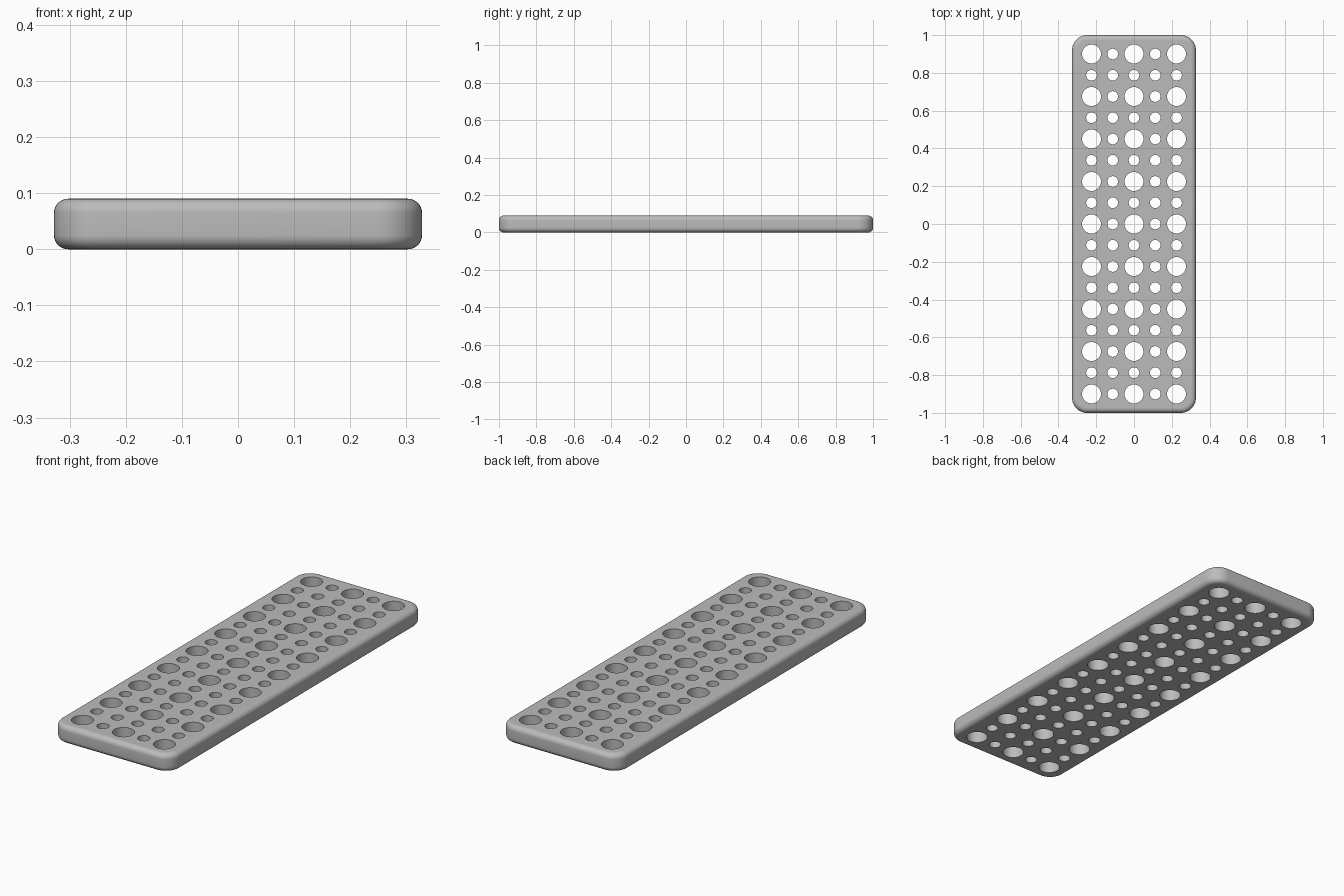
import bpy
import bmesh
from mathutils import Matrix, Vector

HALF_W, HALF_L, HEIGHT = 0.328, 1.0, 0.09
CORNER, EDGE = 0.08, 0.025
PITCH = 0.1125
LARGE, SMALL = 0.05, 0.028

default = bpy.data.objects.get("Cube")
if default:
    bpy.data.objects.remove(default, do_unlink=True)

# Plain grey material
grey = bpy.data.materials.new("plain_grey")
grey.use_nodes = True
colour = (0.5, 0.5, 0.5, 1)
grey.diffuse_color = colour
grey.node_tree.nodes["Principled BSDF"].inputs["Base Color"].default_value = colour


def add_object(name, bm):
    mesh = bpy.data.meshes.new(name)
    bm.to_mesh(mesh)
    bm.free()
    mesh.materials.append(grey)
    obj = bpy.data.objects.new(name, mesh)
    bpy.context.collection.objects.link(obj)
    return obj


def bevel(bm, edges, radius, segments):
    bmesh.ops.bevel(bm, geom=edges, offset=radius, segments=segments,
                    profile=0.5, affect='EDGES', clamp_overlap=False)


# Plate body: rounded upright corners, then rounded rims
bm = bmesh.new()
bmesh.ops.create_cube(bm, size=1)
bmesh.ops.scale(bm, vec=Vector((2 * HALF_W, 2 * HALF_L, HEIGHT)), verts=bm.verts)
bmesh.ops.translate(bm, vec=Vector((0, 0, HEIGHT / 2)), verts=bm.verts)
bevel(bm, [e for e in bm.edges if abs(e.verts[0].co.z - e.verts[1].co.z) > 0.01], CORNER, 12)
bevel(bm, [e for e in bm.edges if abs(e.verts[0].co.z - e.verts[1].co.z) < 0.01], EDGE, 8)
plate = add_object("perforated_plate", bm)

# Hole grid: large holes at every second row and column, small ones between
bm = bmesh.new()
for col in range(-2, 3):
    for row in range(-8, 9):
        radius = LARGE if col % 2 == 0 and row % 2 == 0 else SMALL
        bmesh.ops.create_cone(
            bm, cap_ends=True, segments=48, radius1=radius, radius2=radius, depth=0.3,
            matrix=Matrix.Translation((col * PITCH, row * PITCH, HEIGHT / 2)))
cutter = add_object("hole_cutter", bm)
cutter.hide_render = True

# Cut the holes through the plate
cut = plate.modifiers.new("holes", 'BOOLEAN')
cut.operation = 'DIFFERENCE'
cut.solver = 'EXACT'
cut.object = cutter
bpy.ops.object.select_all(action='DESELECT')
plate.select_set(True)
bpy.context.view_layer.objects.active = plate
bpy.ops.object.modifier_apply(modifier=cut.name)
bpy.data.objects.remove(cutter, do_unlink=True)

# Smooth rims and hole walls, flat top and bottom
bpy.ops.object.shade_smooth_by_angle(angle=0.6)
for face in plate.data.polygons:
    if abs(face.normal.z) > 0.999:
        face.use_smooth = False
